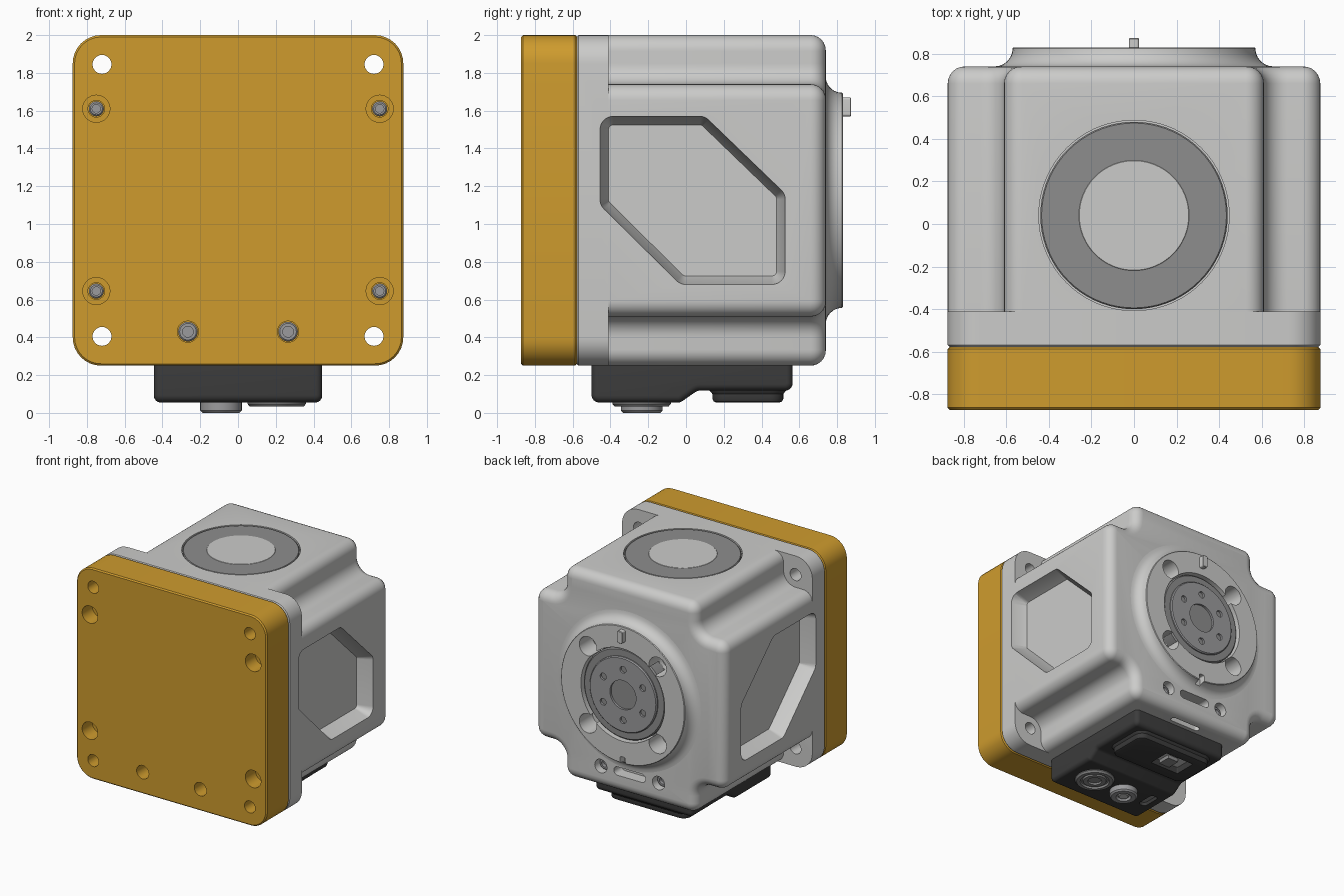
import bpy, bmesh, math
from mathutils import Vector

if "Cube" in bpy.data.objects:
    bpy.data.objects.remove(bpy.data.objects["Cube"])


def material(name, r, g, b):
    m = bpy.data.materials.new(name)
    m.diffuse_color = (r, g, b, 1)
    m.use_nodes = True
    m.node_tree.nodes["Principled BSDF"].inputs["Base Color"].default_value = m.diffuse_color
    return m


ORANGE = material("amber orange", 0.62, 0.33, 0.027)
LIGHT = material("light grey", 0.60, 0.60, 0.59)
DARK = material("mid grey", 0.27, 0.27, 0.27)
METAL = material("metal grey", 0.33, 0.33, 0.34)
BLACK = material("charcoal", 0.045, 0.045, 0.045)


# Shapes are functions of an inset distance d that return a closed 2D outline
def circ(cx, cy, r, n=40):
    return lambda d=0: [(cx + (r - d) * math.cos(2 * math.pi * i / n),
                         cy + (r - d) * math.sin(2 * math.pi * i / n)) for i in range(n)]


def poly(pts, convex, concave=0.0, n=8):
    """Counter-clockwise polygon with rounded corners."""
    def make(d=0):
        out = []
        for i, p in enumerate(pts):
            p, a, b = Vector(p), Vector(pts[i - 1]), Vector(pts[(i + 1) % len(pts)])
            e1, e2 = (p - a).normalized(), (b - p).normalized()
            n1, n2 = Vector((-e1.y, e1.x)), Vector((-e2.y, e2.x))
            turn = math.atan2(e1.x * e2.y - e1.y * e2.x, e1.dot(e2))
            s = 1 if turn > 0 else -1
            r = max(convex - d, 0.002) if s > 0 else concave + d
            half = (n1 + n2) / (1 + n1.dot(n2))
            c = p + half * (d + s * r)
            for k in range(n + 1):
                t = turn * k / n
                v = -s * r * n1
                out.append((c.x + v.x * math.cos(t) - v.y * math.sin(t),
                            c.y + v.x * math.sin(t) + v.y * math.cos(t)))
        return out
    return make


def rect(x0, y0, x1, y1, r=0.002):
    return poly([(x0, y0), (x1, y0), (x1, y1), (x0, y1)], r)


PLACE = {'x': lambda u, v, w: (w, u, v),
         'y': lambda u, v, w: (u, w, v),
         'z': lambda u, v, w: (u, v, w)}


def solid(name, shape, axis, levels, mat=None):
    """Loft a shape along an axis; levels are (position, inset) pairs."""
    bm = bmesh.new()
    rings = [[bm.verts.new(PLACE[axis](u, v, w)) for u, v in shape(d)] for w, d in levels]
    n = len(rings[0])
    for a, b in zip(rings, rings[1:]):
        for i in range(n):
            j = (i + 1) % n
            bm.faces.new((a[i], a[j], b[j], b[i]))
    bm.faces.new(rings[0])
    bm.faces.new(rings[-1])
    bmesh.ops.recalc_face_normals(bm, faces=bm.faces)
    me = bpy.data.meshes.new(name)
    bm.to_mesh(me)
    bm.free()
    ob = bpy.data.objects.new(name, me)
    bpy.context.collection.objects.link(ob)
    if mat:
        me.materials.append(mat)
    return ob


def cut(targets, shape, axis, levels):
    cutter = solid("cutter", shape, axis, levels)
    for ob in targets:
        mod = ob.modifiers.new("cut", 'BOOLEAN')
        mod.operation, mod.solver, mod.object = 'DIFFERENCE', 'EXACT', cutter
        bpy.context.view_layer.objects.active = ob
        bpy.ops.object.modifier_apply(modifier=mod.name)
    bpy.data.objects.remove(cutter)


def bolt(name, x, z, r, y_head, y_base):
    s = 1 if y_head > y_base else -1
    solid(name, circ(x, z, r, 24), 'y', [(y_base, 0), (y_head - s * .008, 0), (y_head, .008),
                                         (y_head, r * .45), (y_head - s * .03, r * .45)], METAL)


def arc(n=6):
    return [math.pi / 2 * k / n for k in range(n + 1)]


# Front cover and the flange behind it
plate = rect(-.875, .25, .875, 2, .15)
cover = solid("front_cover", plate, 'y',
              [(-.873, .01), (-.863, 0), (-.587, 0), (-.577, .01)], ORANGE)
flange = solid("flange", plate, 'y', [(-.577, .008), (-.569, 0), (-.41, 0)], LIGHT)

# Main housing: cross-shaped section with rounded back edges
X, Z0, Z1 = .61, .51, 1.74
cross = poly([(-X, .25), (X, .25), (X, Z0), (.875, Z0), (.875, Z1), (X, Z1),
              (X, 2), (-X, 2), (-X, Z1), (-.875, Z1), (-.875, Z0), (-X, Z0)], .085, .11)
R = .08
housing = solid("housing", cross, 'y', [(-.41, 0)] + [
    (.74 - R + R * math.sin(t), R - R * math.cos(t)) for t in arc()], LIGHT)

# Round output boss with a flared foot
boss = solid("output_boss", circ(0, 1.125, .57, 72), 'y', [(.72, -.085)] + [
    (.825 - .085 * math.cos(t), -.085 + .085 * math.sin(t)) for t in arc()] + [(.83, .005)], LIGHT)

# Side pockets
pocket = poly([(-.03, .68), (.525, .68), (.525, 1.16), (.10, 1.57), (-.455, 1.57), (-.455, 1.10)], .07)
for s in (-1, 1):
    cut([housing, flange], pocket, 'x', [(s * .9, 0), (s * .87, 0), (s * .755, .045)])

# Through holes, cover bolts, lower bolts front and back
for s in (-1, 1):
    for z in (.405, 1.845):
        cut([cover, flange], circ(s * .72, z, .05, 28), 'y', [(-1, 0), (-.3, 0)])
    for z in (.645, 1.61):
        cut([cover], circ(s * .75, z, .072, 28), 'y', [(-1, 0), (-.74, 0)])
        cut([cover], circ(s * .75, z, .044, 28), 'y', [(-1, 0), (-.62, 0)])
        bolt("cover_bolt", s * .75, z, .04, -.67, -.6)
    cut([cover], circ(s * .265, .43, .056, 28), 'y', [(-1, 0), (-.62, 0)])
    bolt("lower_front_bolt", s * .265, .43, .052, -.67, -.6)
    cut([housing], circ(s * .265, .43, .056, 28), 'y', [(.9, 0), (.6, 0)])
    bolt("lower_back_bolt", s * .265, .43, .05, .69, .58)
    # Large mounting holes in the boss
    for z in (-.32, .32):
        cut([boss, housing], circ(s * .32, 1.125 + z, .08, 28), 'y', [(.9, 0), (.66, 0)])

# Slots in the back and underside
cut([housing], rect(-.145, .395, .145, .465, .034), 'y', [(.9, 0), (.64, 0)])
cut([housing], rect(-.14, .60, .14, .65, .024), 'z', [(.1, 0), (.30, 0)])

# Alignment pin and notch
solid("alignment_pin", rect(-.024, 1.57, .024, 1.67, .012), 'y', [(.78, 0), (.87, 0), (.873, .003)], LIGHT)
cut([boss], rect(-.024, .50, .024, .61, .01), 'y', [(.9, 0), (.775, 0)])

# Rotating output hub
cut([boss, housing], circ(0, 1.125, .385, 64), 'y', [(.9, 0), (.70, 0)])
solid("hub_seal", circ(0, 1.125, .375, 64), 'y', [(.69, 0), (.80, 0), (.81, .01)], DARK)
hub = solid("output_hub", circ(0, 1.125, .31, 64), 'y', [(.70, 0), (.82, 0), (.828, .008)], METAL)
cut([hub], circ(0, 1.125, .12), 'y', [(.9, 0), (.77, 0)])
for i in range(6):
    a = math.radians(30 + 60 * i)
    cut([hub], circ(.21 * math.cos(a), 1.125 + .21 * math.sin(a), .028, 16), 'y', [(.9, 0), (.78, 0)])

# Flush ring and disc on top
cut([housing], circ(0, .04, .447, 72), 'z', [(2.1, 0), (1.96, 0)])
solid("top_ring", circ(0, .04, .44, 72), 'z', [(1.95, 0), (1.992, 0), (1.998, .006)], DARK)
solid("top_disc", circ(0, .04, .262, 64), 'z', [(1.95, 0), (1.995, 0), (2.0, .005)], LIGHT)

# Connector box underneath
side = poly([(-.5, .055), (-.03, .055), (.06, .118), (.565, .118), (.565, .31), (-.5, .31)], .04, .05)
ends = [(.445 - .035 + .035 * math.sin(t), .035 - .035 * math.cos(t)) for t in arc()]
box = solid("connector_box", side, 'x', [(-w, d) for w, d in reversed(ends)] + ends, BLACK)
bump = solid("socket_housing", rect(-.36, .14, .36, .515, .07), 'z',
             [(.14, -.02), (.118, -.015), (.10, 0), (.075, 0), (.061, .006), (.055, .02)], BLACK)
cut([bump, box], rect(-.235, .25, .035, .44, .01), 'z', [(0, 0), (.13, 0)])
solid("socket_contacts", rect(-.235, .25, .035, .44), 'z', [(.14, 0), (.11, 0)], LIGHT)
solid("socket_key", rect(-.15, .25, -.05, .36), 'z', [(.13, 0), (.08, 0)], DARK)
cut([box], rect(-.37, -.31, -.30, -.14, .03), 'z', [(0, 0), (.10, 0)])
solid("side_port", rect(-.37, -.31, -.30, -.14, .03), 'z', [(.11, 0), (.085, 0)], DARK)

# Round connectors on the box
solid("round_connector", circ(.205, -.235, .155, 48), 'z',
      [(.07, 0), (.048, 0), (.034, .012), (.034, .04), (.05, .045), (.05, .06),
       (.036, .065), (.036, .10), (.05, .105)], DARK)
solid("cable_socket", circ(-.09, -.235, .11, 40), 'z',
      [(.07, 0), (.012, 0), (0, .012), (0, .05), (.03, .06)], METAL)
solid("socket_pin", circ(-.09, -.235, .045, 24), 'z', [(.06, 0), (.012, 0), (.006, .008)], LIGHT)

# Smooth rounded surfaces, keep edges sharp
bpy.ops.object.select_all(action='SELECT')
bpy.ops.object.shade_smooth_by_angle(angle=math.radians(32))
